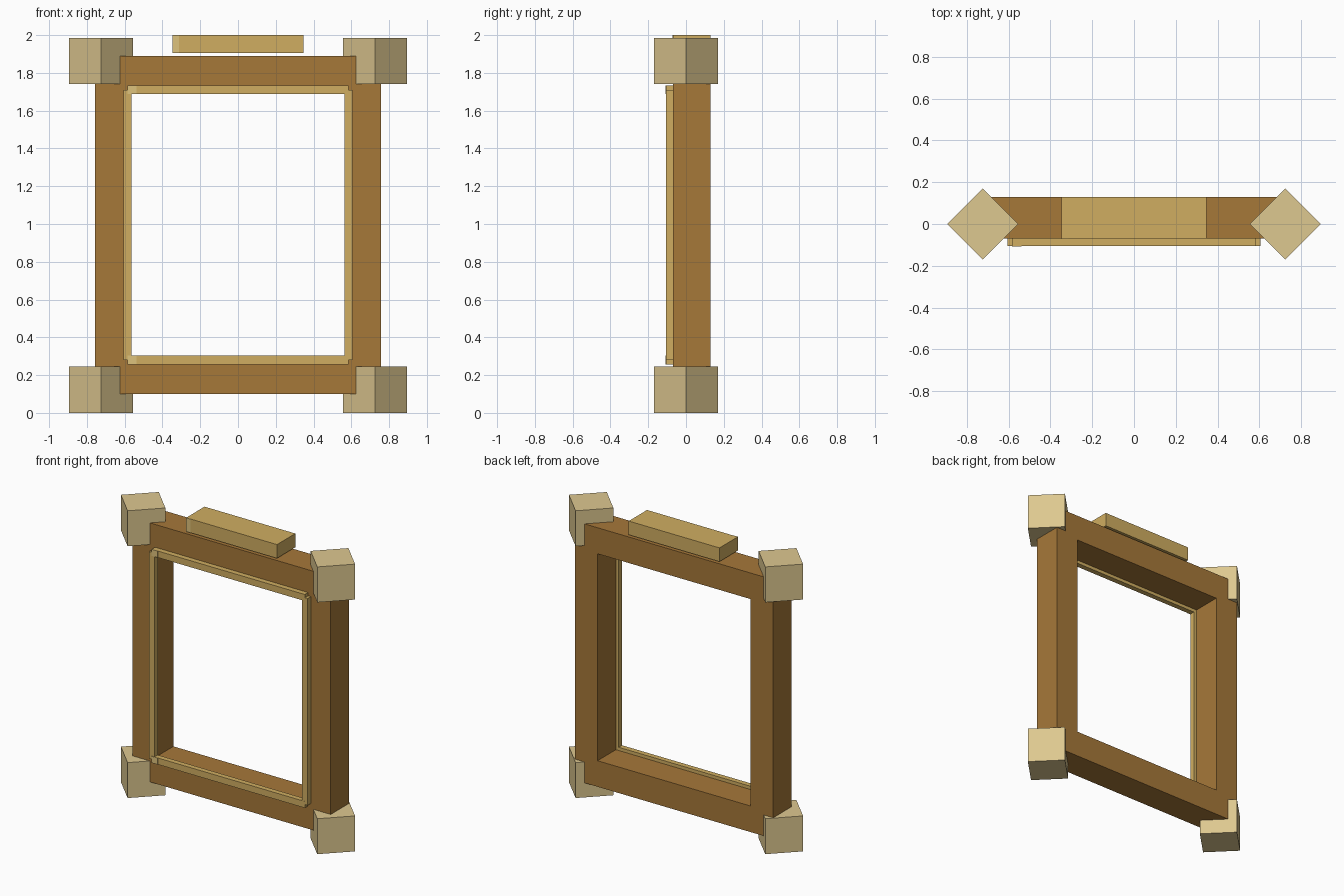
import bpy, bmesh, math
from mathutils import Matrix

if "Cube" in bpy.data.objects:
    bpy.data.objects.remove(bpy.data.objects["Cube"])


def material(name, rgb):
    lin = [((c / 255 + 0.055) / 1.055) ** 2.4 for c in rgb]
    m = bpy.data.materials.new(name)
    m.diffuse_color = (*lin, 1)
    m.use_nodes = True
    m.node_tree.nodes["Principled BSDF"].inputs["Base Color"].default_value = m.diffuse_color
    return m


BROWN = material("brown wood", (166, 120, 57))
GOLD = material("gold wood", (208, 174, 97))
PALE = material("pale gold", (222, 194, 124))
TAN = material("tan block", (222, 200, 144))


def finish(name, bm, mat):
    bmesh.ops.recalc_face_normals(bm, faces=bm.faces)
    me = bpy.data.meshes.new(name)
    bm.to_mesh(me)
    bm.free()
    me.materials.append(mat)
    ob = bpy.data.objects.new(name, me)
    bpy.context.collection.objects.link(ob)
    return ob


def box(name, x, y, z, mat, turn=0):
    """Box from (min, max) ranges, optionally turned about its own z axis."""
    size = [b - a for a, b in (x, y, z)]
    mid = [(a + b) / 2 for a, b in (x, y, z)]
    bm = bmesh.new()
    bmesh.ops.create_cube(bm, size=1, matrix=Matrix.Rotation(turn, 4, 'Z') @ Matrix.Diagonal((*size, 1)))
    ob = finish(name, bm, mat)
    ob.location = mid
    return ob


# Main frame: rectangular ring extruded through its depth
OX, IX, OZ, IZ = 0.758, 0.585, (0.10, 1.89), (0.28, 1.71)
FRONT, BACK = -0.07, 0.13
bm = bmesh.new()


def loop(hx, z, y):
    return [bm.verts.new(p) for p in ((-hx, y, z[0]), (hx, y, z[0]), (hx, y, z[1]), (-hx, y, z[1]))]


loops = [loop(OX, OZ, FRONT), loop(IX, IZ, FRONT), loop(IX, IZ, BACK), loop(OX, OZ, BACK)]
for i in range(4):
    a, b = loops[i], loops[(i + 1) % 4]
    for j in range(4):
        k = (j + 1) % 4
        bm.faces.new((a[j], a[k], b[k], b[j]))
finish("frame", bm, BROWN)

# Corner blocks, turned 45 degrees
s = 0.17 / math.sqrt(2)
for side, sx in (("left", -1), ("right", 1)):
    cx = sx * 0.725
    for level, z in (("lower", (0, 0.245)), ("upper", (1.74, 1.985))):
        box(f"{level}_{side}_corner_block", (cx - s, cx + s), (-s, s), z, TAN, math.pi / 4)

# Inner trim strips centred on the edges of the opening
TRIM = (-0.105, FRONT)
for side, sx in (("left", -1), ("right", 1)):
    box(f"{side}_trim", (sx * IX - 0.021, sx * IX + 0.021), TRIM, IZ, GOLD)
for level, cz in (("lower", IZ[0]), ("upper", IZ[1])):
    z = (cz - 0.0225, cz + 0.0225)
    box(f"{level}_trim", (-IX, IX), (TRIM[0] - 0.001, TRIM[1]), z, GOLD)
    box(f"{level}_trim_pale_end", (-IX, -IX + 0.047), (-0.108, -0.106), z, PALE)

# Top plate with a pale front end
box("top_plate", (-0.347, 0.347), (FRONT, BACK), (1.905, 2.0), GOLD)
box("top_plate_pale_end", (-0.347, -0.313), (FRONT - 0.002, FRONT), (1.905, 2.0), PALE)
